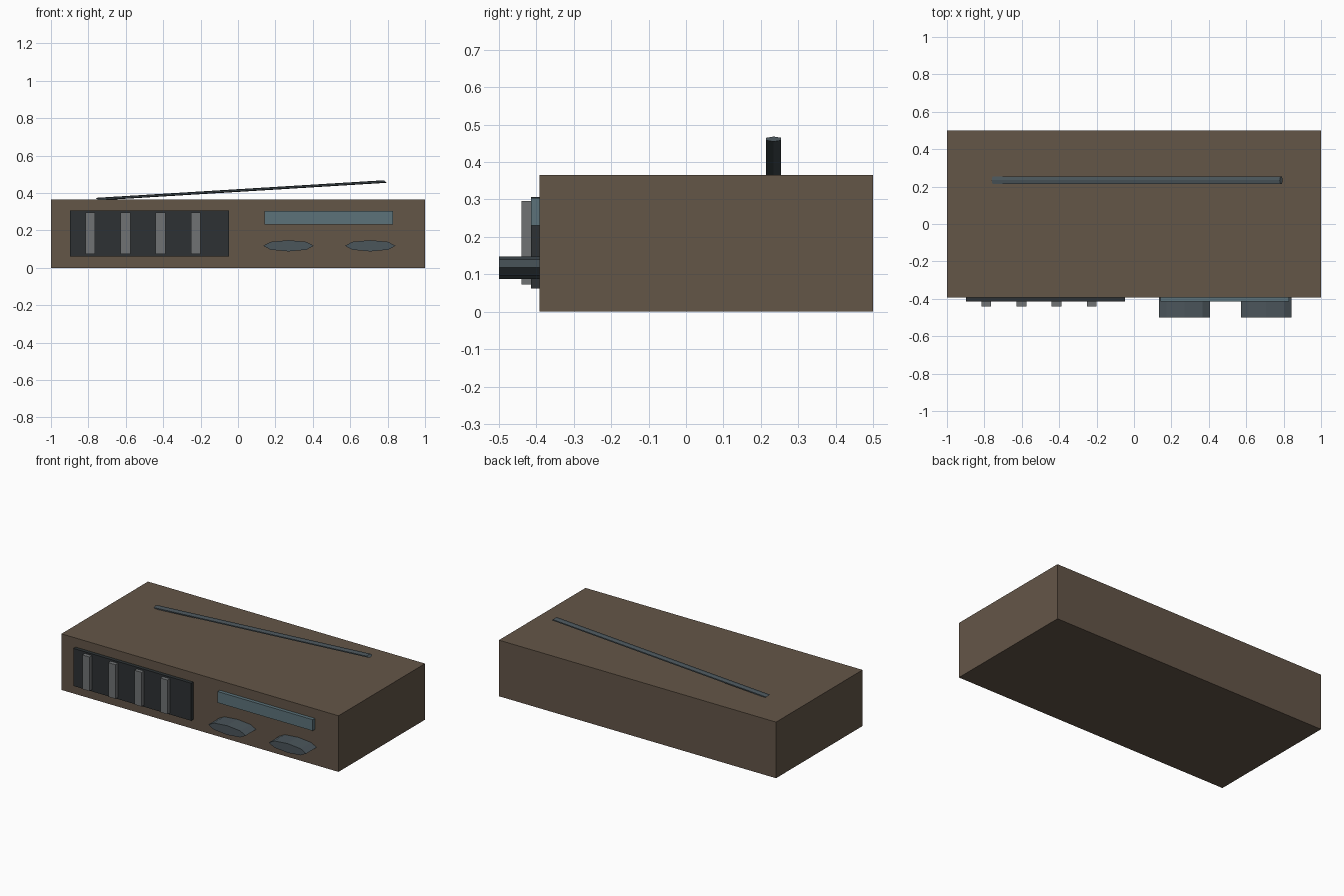
import bpy, bmesh
from math import cos, sin, tau
from mathutils import Vector

if "Cube" in bpy.data.objects:
    bpy.data.objects.remove(bpy.data.objects["Cube"])


def material(name, rgb):
    m = bpy.data.materials.new(name)
    m.diffuse_color = (*rgb, 1)
    m.use_nodes = True
    m.node_tree.nodes["Principled BSDF"].inputs["Base Color"].default_value = m.diffuse_color
    return m


BROWN = material("brown_case", (0.127, 0.092, 0.064))
DARK = material("dark_grille", (0.026, 0.031, 0.034))
GREY = material("grey_slat", (0.16, 0.17, 0.175))
GLASS = material("dial_glass", (0.107, 0.171, 0.195))
METAL = material("dark_metal", (0.07, 0.092, 0.105))


def finish(name, bm, mat):
    bmesh.ops.recalc_face_normals(bm, faces=bm.faces)
    me = bpy.data.meshes.new(name)
    bm.to_mesh(me)
    bm.free()
    me.materials.append(mat)
    ob = bpy.data.objects.new(name, me)
    bpy.context.collection.objects.link(ob)


def box(name, lo, hi, mat):
    lo, hi = Vector(lo), Vector(hi)
    bm = bmesh.new()
    bmesh.ops.create_cube(bm, size=1)
    for v in bm.verts:
        v.co = (lo + hi) / 2 + v.co * (hi - lo)
    finish(name, bm, mat)


def prism(name, start, end, u, v, sides, mat):
    """Straight bar whose elliptical section is spanned by u and v."""
    bm = bmesh.new()
    u, v = Vector(u), Vector(v)
    rings = [[bm.verts.new(Vector(c) + u * cos(tau * i / sides) + v * sin(tau * i / sides))
              for i in range(sides)] for c in (start, end)]
    for i in range(sides):
        j = (i + 1) % sides
        bm.faces.new((rings[0][i], rings[0][j], rings[1][j], rings[1][i]))
    for r in rings:
        bm.faces.new(r)
    finish(name, bm, mat)


# Case
box("case", (-1, -0.392, 0), (1, 0.5, 0.366), BROWN)

# Speaker grille with upright slats
box("speaker_grille", (-0.897, -0.415, 0.062), (-0.047, -0.38, 0.307), DARK)
for i in range(4):
    x = -0.79 + 0.188 * i
    box(f"grille_slat_{i + 1}", (x - 0.026, -0.44, 0.073), (x + 0.026, -0.405, 0.296), GREY)

# Tuning dial
box("tuning_dial", (0.143, -0.415, 0.231), (0.83, -0.38, 0.304), GLASS)

# Flattened octagonal knobs
for i, x in enumerate((0.27, 0.707)):
    prism(f"knob_{i + 1}", (x, -0.5, 0.118), (x, -0.39, 0.118),
          (0.135, 0, 0), (0, 0, 0.03), 8, METAL)

# Antenna rising across the top
prism("antenna", (-0.753, 0.234, 0.3675), (0.787, 0.234, 0.4615),
      (-0.008, 0, 0.0068), (0, 0.0235, 0), 6, METAL)
